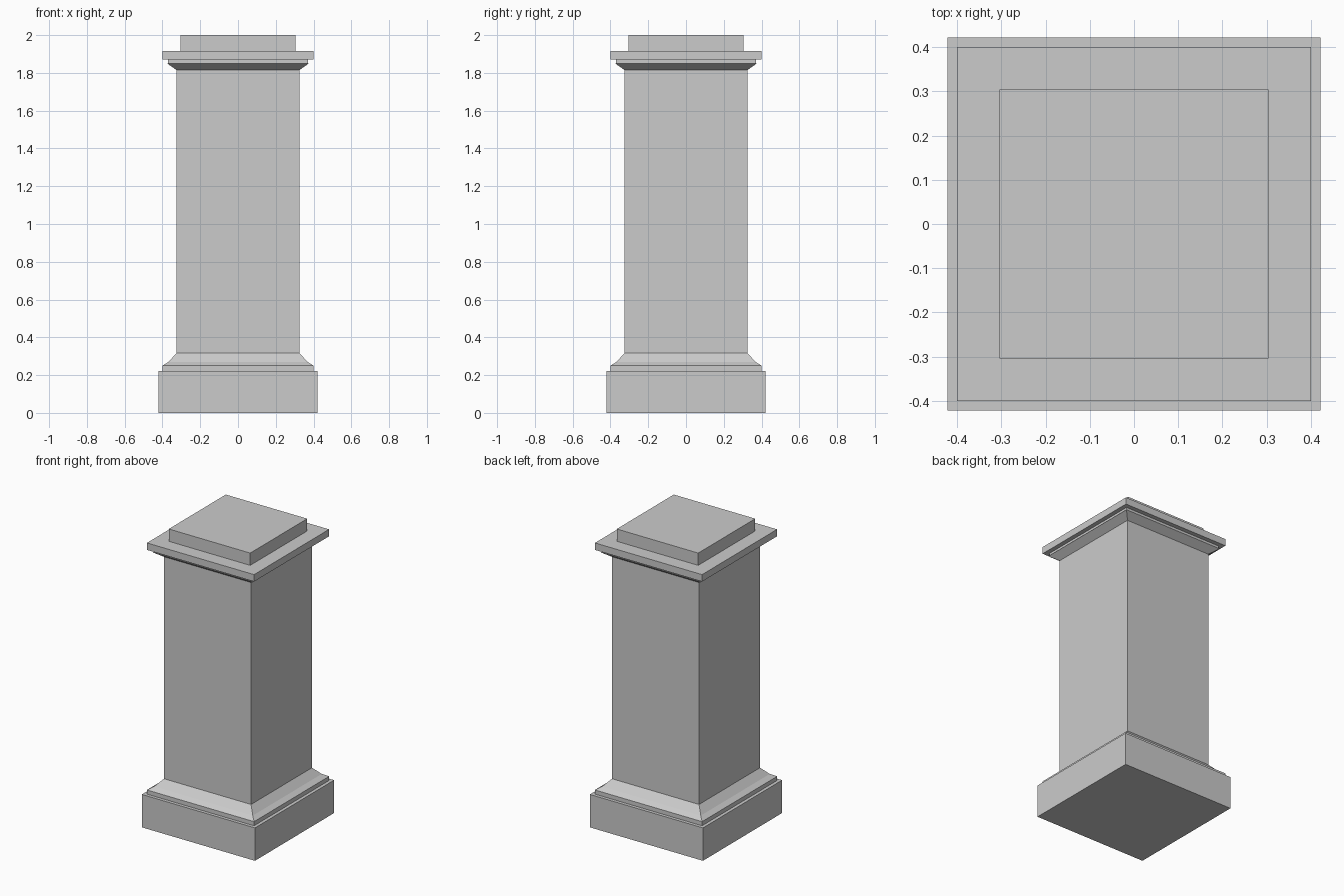
import bpy
import bmesh

if "Cube" in bpy.data.objects:
    bpy.data.objects.remove(bpy.data.objects["Cube"])


def square_stack(name, profile):
    """Solid with square cross-sections, from (half width, height) points going up."""
    bm = bmesh.new()
    rings = [[bm.verts.new((sx * h, sy * h, z))
              for sx, sy in ((-1, -1), (1, -1), (1, 1), (-1, 1))]
             for h, z in profile]
    for low, high in zip(rings, rings[1:]):
        for i in range(4):
            j = (i + 1) % 4
            bm.faces.new((low[i], low[j], high[j], high[i]))
    bm.faces.new(rings[0][::-1])
    bm.faces.new(rings[-1])
    bmesh.ops.recalc_face_normals(bm, faces=bm.faces)
    mesh = bpy.data.meshes.new(name)
    bm.to_mesh(mesh)
    bm.free()
    obj = bpy.data.objects.new(name, mesh)
    bpy.context.collection.objects.link(obj)
    return obj


# Plinth block on the ground
square_stack("plinth", [(0.422, 0), (0.422, 0.222)])

# Base moulding: short upright lip, then two slopes up to the shaft
square_stack("base_moulding",
             [(0.40, 0.222), (0.40, 0.25), (0.368, 0.27), (0.325, 0.317)])

# Plain square shaft
square_stack("shaft", [(0.325, 0.317), (0.325, 1.815)])

# Flared moulding with a small step under the cap
square_stack("cap_moulding",
             [(0.325, 1.815), (0.375, 1.85), (0.37, 1.85), (0.37, 1.87)])

# Overhanging cap slab and the smaller block on top
square_stack("cap_slab", [(0.40, 1.87), (0.40, 1.917)])
square_stack("top_block", [(0.304, 1.917), (0.304, 2.0)])
